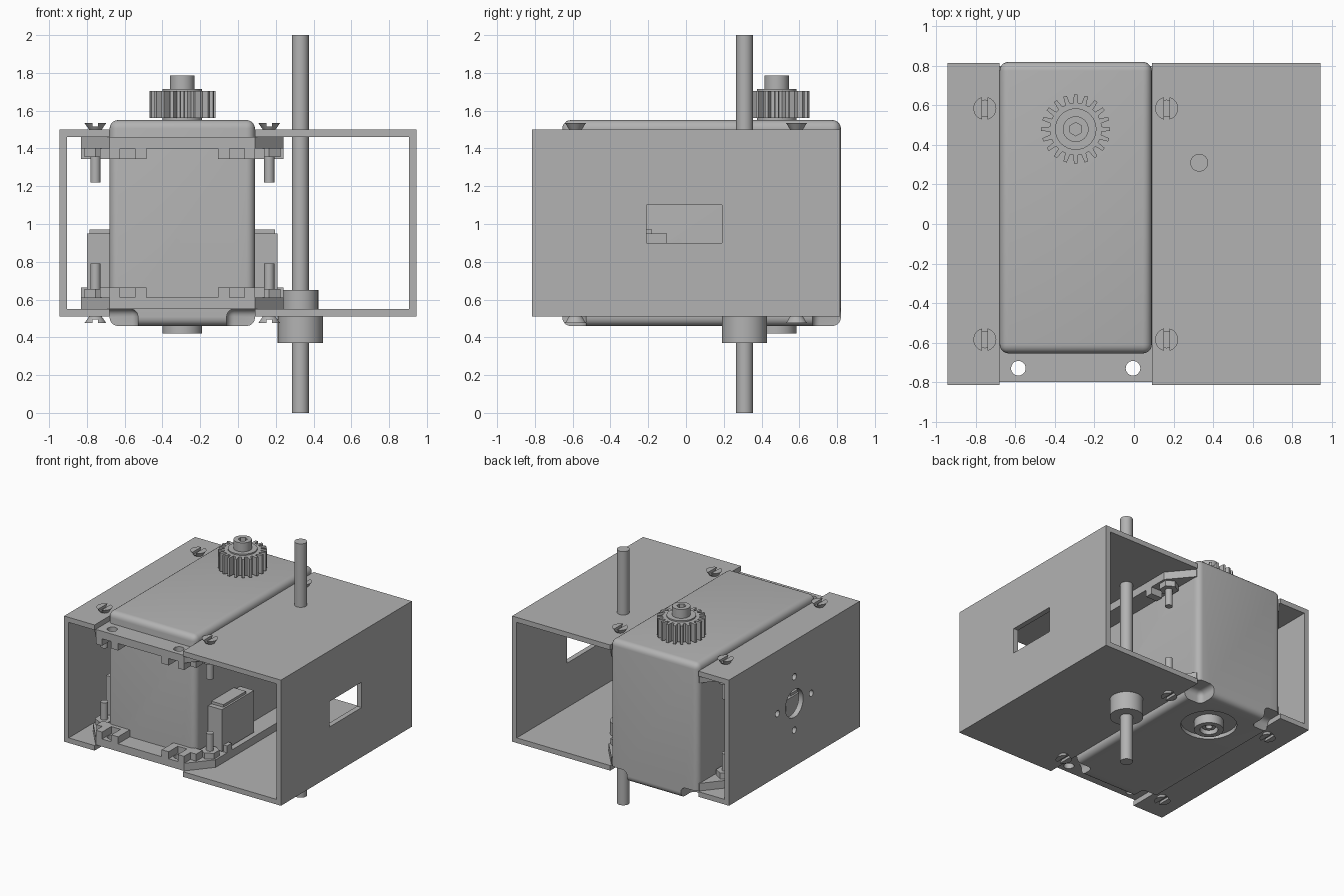
import bpy, bmesh, math
from mathutils import Vector

default = bpy.data.objects.get("Cube")
if default:
    bpy.data.objects.remove(default, do_unlink=True)

grey = bpy.data.materials.new("plain grey")
grey.use_nodes = True
COLOUR = (0.45, 0.45, 0.45, 1)
grey.diffuse_color = COLOUR
grey.node_tree.nodes["Principled BSDF"].inputs["Base Color"].default_value = COLOUR

CX, MID = -0.295, 1.005          # motor centre line and mirror height
AXIS_Y = 0.48                    # output shaft


def finish(bm, name):
    bmesh.ops.recalc_face_normals(bm, faces=bm.faces)
    mesh = bpy.data.meshes.new(name)
    bm.to_mesh(mesh)
    bm.free()
    mesh.materials.append(grey)
    obj = bpy.data.objects.new(name, mesh)
    bpy.context.collection.objects.link(obj)
    return obj


def prism(name, points, z0, z1):
    bm = bmesh.new()
    face = bm.faces.new([bm.verts.new((x, y, z0)) for x, y in points])
    new = bmesh.ops.extrude_face_region(bm, geom=[face])["geom"]
    verts = [v for v in new if isinstance(v, bmesh.types.BMVert)]
    bmesh.ops.translate(bm, vec=(0, 0, z1 - z0), verts=verts)
    return finish(bm, name)


def box(name, x0, x1, y0, y1, z0, z1):
    return prism(name, [(x0, y0), (x1, y0), (x1, y1), (x0, y1)], min(z0, z1), max(z0, z1))


def rod(name, x, y, z0, z1, r0, r1=None, sides=32):
    bm = bmesh.new()
    bmesh.ops.create_cone(bm, cap_ends=True, segments=sides, radius1=r0,
                          radius2=r0 if r1 is None else r1, depth=z1 - z0)
    bmesh.ops.translate(bm, vec=(x, y, (z0 + z1) / 2), verts=bm.verts)
    return finish(bm, name)


def apply_modifier(obj, mod):
    bpy.context.view_layer.objects.active = obj
    bpy.ops.object.modifier_apply(modifier=mod.name)


def cut(obj, cutter):
    mod = obj.modifiers.new("cut", "BOOLEAN")
    mod.operation, mod.solver, mod.object = "DIFFERENCE", "EXACT", cutter
    apply_modifier(obj, mod)
    bpy.data.objects.remove(cutter, do_unlink=True)


def round_edges(obj, width, segments=5):
    mod = obj.modifiers.new("round", "BEVEL")
    mod.width, mod.segments, mod.limit_method = width, segments, "ANGLE"
    apply_modifier(obj, mod)


# Bracket: square tube with open slots above and below the motor
frame = box("frame", -0.945, 0.945, -0.815, 0.815, 0.51, 1.5)
cut(frame, box("inside", -0.905, 0.905, -1, 1, 0.55, 1.46))
cut(frame, box("slot", CX - 0.385, CX + 0.385, -1, 1, 0.3, 1.7))
cut(frame, box("window", 0.8, 1.1, -0.21, 0.19, 0.9, 1.1))
for dy, dz, r in [(0, 0, 0.11), (0.21, 0, 0.025), (-0.21, 0, 0.025),
                  (0, 0.21, 0.025), (0, -0.21, 0.025)]:
    drill = rod("drill", 0, 0, -0.2, 0.2, r)
    drill.rotation_euler.y = math.pi / 2
    drill.location = (-0.93, dy, MID + dz)
    bpy.context.view_layer.update()
    cut(frame, drill)

# Motor case with notched lower corners
case = box("motor_case", CX - 0.385, CX + 0.385, -0.655, 0.82, 0.46, 1.55)
round_edges(case, 0.045)
for side in (-1, 1):
    for y0, y1 in ((-0.9, -0.53), (0.67, 1.0)):
        xs = sorted((CX + side * 0.235, CX + side * 0.6))
        notch = box("notch", xs[0], xs[1], y0, y1, 0.2, 0.55)
        round_edges(notch, 0.04)
        cut(case, notch)
cut(case, rod("recess", CX, AXIS_Y, 0.4, 0.49, 0.2, sides=48))

# Lower bearing boss
boss = rod("bearing_boss", CX, AXIS_Y, 0.42, 0.5, 0.105)
cut(boss, rod("bore", CX, AXIS_Y, 0.4, 0.48, 0.065))
pin = rod("bearing_pin", CX, AXIS_Y, 0.445, 0.5, 0.05)
cut(pin, rod("bore", CX, AXIS_Y, 0.4, 0.48, 0.025))

# Side connector blocks
for side, word in ((-1, "right"), (1, "left")):
    a, b, c = (CX + side * d for d in (0.37, 0.505, 0.49))
    box(word + "_connector", min(a, b), max(a, b), -0.5, -0.1, 0.62, 0.95)
    box(word + "_connector_lid", min(a, c), max(a, c), -0.46, -0.18, 0.94, 0.97)

# Mounting flanges, mirrored above and below
outline = [(0.385, -0.8), (0.535, -0.62), (0.535, 0.62), (0.385, 0.8)]
outline = [(CX + x, y) for x, y in outline] + [(CX - x, y) for x, y in reversed(outline)]
for s, word in ((1, "upper"), (-1, "lower")):
    def level(h):
        return MID + s * h

    def span(h0, h1):
        return sorted((level(h0), level(h1)))

    flange = prism(word + "_flange", outline, *span(0.395, 0.455))
    for side in (-1, 1):
        cut(flange, rod("hole", CX + side * 0.29, -0.73, 0.3, 1.7, 0.037))
        # Ribs around the front holes and beside the nuts
        for d0, d1, y0, y1 in [(0.19, 0.25, -0.8, -0.64), (0.33, 0.385, -0.8, -0.64),
                               (0.25, 0.33, -0.685, -0.64), (0.385, 0.435, -0.72, -0.64),
                               (0.435, 0.535, -0.48, -0.42), (0.435, 0.535, 0.42, 0.48)]:
            xs = sorted((CX + side * d0, CX + side * d1))
            box(word + "_rib", *xs, y0, y1, level(0.34), level(0.396))
        # Slotted screws and hex nuts
        for y in (-0.585, 0.585):
            x = CX + side * 0.46
            rod(word + "_screw_shank", x, y, *span(0.215, 0.5), 0.027, sides=20)
            radii = (0.03, 0.058) if s > 0 else (0.058, 0.03)
            head = rod(word + "_screw_head", x, y, *span(0.49, 0.53), *radii)
            cut(head, box("slot", x - 0.014, x + 0.014, y - 0.1, y + 0.1, level(0.51), level(0.6)))
            rod(word + "_nut", x, y, *span(0.35, 0.396), 0.068, sides=6)

# Output gear and shaft
TEETH = 20
profile = []
for i in range(TEETH):
    for offset, r in ((-0.3, 0.132), (-0.16, 0.175), (0.16, 0.175), (0.3, 0.132)):
        angle = math.tau * (i + offset) / TEETH
        profile.append((CX + r * math.cos(angle), AXIS_Y + r * math.sin(angle)))
prism("output_gear", profile, 1.56, 1.705)
rod("gear_hub", CX, AXIS_Y, 1.54, 1.715, 0.105)
shaft = rod("output_shaft", CX, AXIS_Y, 1.54, 1.785, 0.065)
cut(shaft, rod("socket", CX, AXIS_Y, 1.73, 1.9, 0.034, sides=6))

# Long rod with its two collars
rod("long_rod", 0.33, 0.31, 0, 2, 0.045)
rod("outer_collar", 0.33, 0.31, 0.37, 0.51, 0.12)
rod("inner_collar", 0.33, 0.31, 0.54, 0.65, 0.095)

bpy.ops.object.select_all(action="DESELECT")
for obj in bpy.context.scene.objects:
    if obj.type == "MESH" and obj.data.materials and obj.data.materials[0] == grey:
        obj.select_set(True)
        bpy.context.view_layer.objects.active = obj
bpy.ops.object.shade_smooth_by_angle(angle=math.radians(35))
